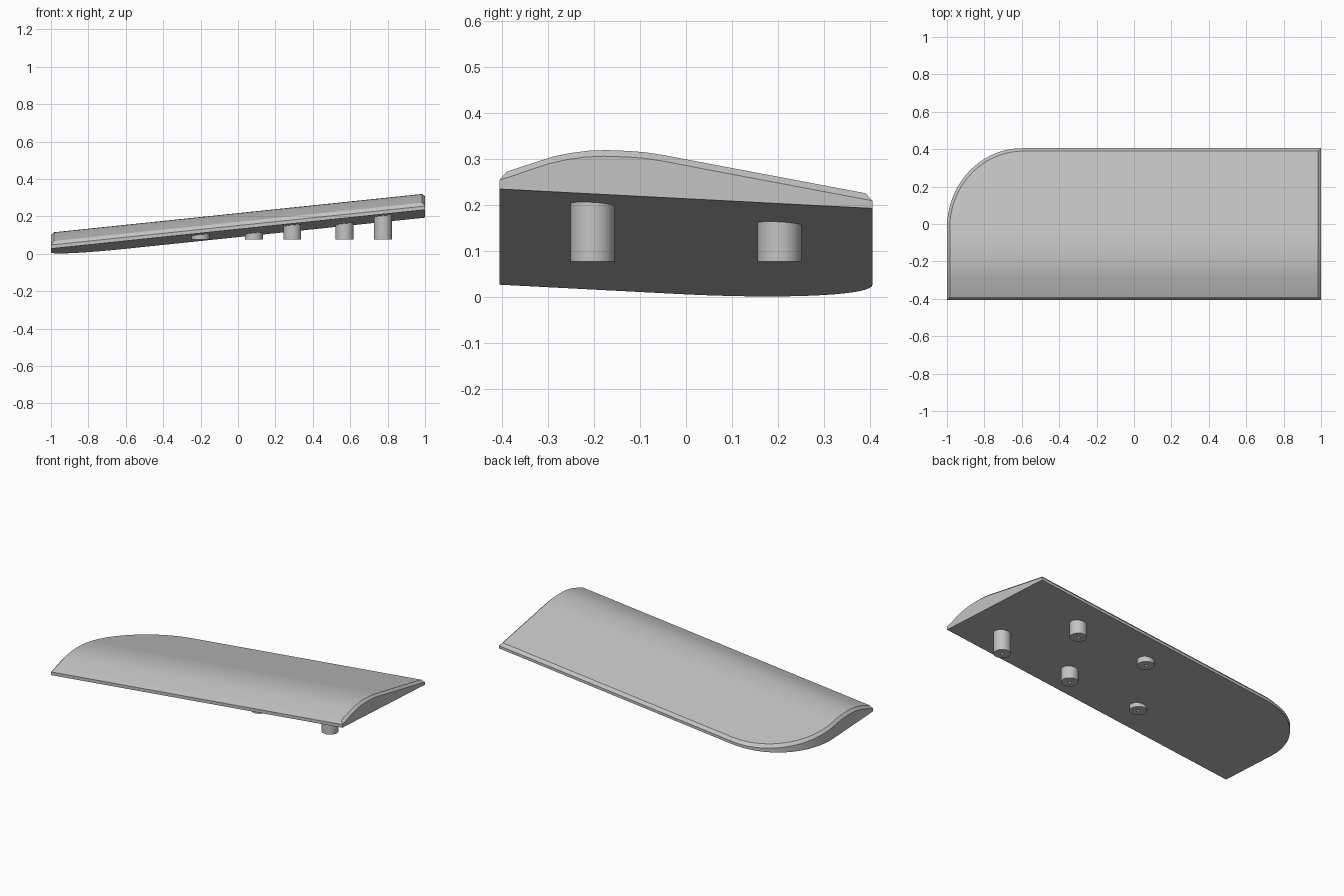
import bpy
import bmesh
import math

cube = bpy.data.objects.get("Cube")
if cube:
    bpy.data.objects.remove(cube)

# One plain grey for every part
grey = bpy.data.materials.new("plain grey")
grey.use_nodes = True
COLOUR = (0.55, 0.55, 0.55, 1)
grey.diffuse_color = COLOUR
grey.node_tree.nodes["Principled BSDF"].inputs["Base Color"].default_value = COLOUR

HALF_Y = 0.405      # half depth
RIM = 0.015         # bevel width and drop
ARC_Y, ARC_X = -0.02, -0.6   # centre of the rounded corner


def finish(bm, name, angle):
    bmesh.ops.recalc_face_normals(bm, faces=bm.faces)
    mesh = bpy.data.meshes.new(name)
    bm.to_mesh(mesh)
    bm.free()
    obj = bpy.data.objects.new(name, mesh)
    bpy.context.collection.objects.link(obj)
    mesh.materials.append(grey)
    bpy.ops.object.select_all(action='DESELECT')
    obj.select_set(True)
    bpy.context.view_layer.objects.active = obj
    bpy.ops.object.shade_smooth_by_angle(angle=math.radians(angle))
    return obj


def base(x, y):
    """Height of the tilted flat underside."""
    return 0.110 + 0.104 * x - 0.052 * y


# Crown cross-section: depth, thickness above the underside
CROWN = [(-0.41, 0.033), (-0.39, 0.040), (-0.30, 0.075), (-0.26, 0.086),
         (-0.22, 0.094), (-0.18, 0.098), (-0.13, 0.099), (-0.09, 0.098),
         (-0.05, 0.094), (0.0, 0.087), (0.41, 0.031)]


def thickness(y):
    for (a, h), (b, k) in zip(CROWN, CROWN[1:]):
        if y <= b:
            return h + (k - h) * (y - a) / (b - a)
    return CROWN[-1][1]


def left_edge(y):
    if y <= ARC_Y:
        return -1.0
    t = min(1, (y - ARC_Y) / (HALF_Y - ARC_Y))
    return ARC_X - (1 + ARC_X) * math.sqrt(1 - t * t)


# Crowned panel: rows across the depth, denser round the corner
rows_y = [-HALF_Y] + [p[0] for p in CROWN[1:-2]]
STEPS = 18
rows_y += [ARC_Y + (HALF_Y - ARC_Y) * math.sin(i / STEPS * math.pi / 2)
           for i in range(STEPS + 1)]
rows_y = sorted(rows_y)
bm = bmesh.new()
rows = []
for y in rows_y:
    xl = left_edge(y)
    yi = y * (HALF_Y - RIM) / HALF_Y
    points = []
    for x in (xl, 1.0):
        xi = x * (1 - RIM)
        points.append([(x, y, base(x, y)),
                       (x, y, base(x, y) + thickness(y) - RIM),
                       (xi, yi, base(xi, yi) + thickness(yi))])
    loop = points[0] + points[1][::-1]
    rows.append([bm.verts.new(p) for p in loop])
for a, b in zip(rows, rows[1:]):
    for i in range(6):
        j = (i + 1) % 6
        bm.faces.new((a[i], a[j], b[j], b[i]))
# Front and back walls with their bevel strips
for r in (rows[0], rows[-1]):
    bm.faces.new((r[0], r[1], r[4], r[5]))
    bm.faces.new((r[1], r[2], r[3], r[4]))
finish(bm, "crowned_panel", 22)


# Mounting pegs with a small blind screw hole in the foot
def peg(name, x, y, radius=0.048, hole=0.009, foot=0.077, sides=32):
    top = base(x, y) + 0.012
    profile = [(radius, top), (radius, foot), (hole, foot), (hole, foot + 0.02)]
    bm = bmesh.new()
    rings = []
    for r, z in profile:
        ring = []
        for i in range(sides):
            a = 2 * math.pi * i / sides
            ring.append(bm.verts.new((x + r * math.cos(a), y + r * math.sin(a), z)))
        rings.append(ring)
    for a, b in zip(rings, rings[1:]):
        for i in range(sides):
            j = (i + 1) % sides
            bm.faces.new((a[i], a[j], b[j], b[i]))
    bm.faces.new(rings[0])
    bm.faces.new(rings[-1])
    finish(bm, name, 30)


for i, x in enumerate((-0.20, 0.29, 0.775)):
    peg(f"front_peg_{i + 1}", x, -0.203)
for i, x in enumerate((0.085, 0.57)):
    peg(f"back_peg_{i + 1}", x, 0.203)
